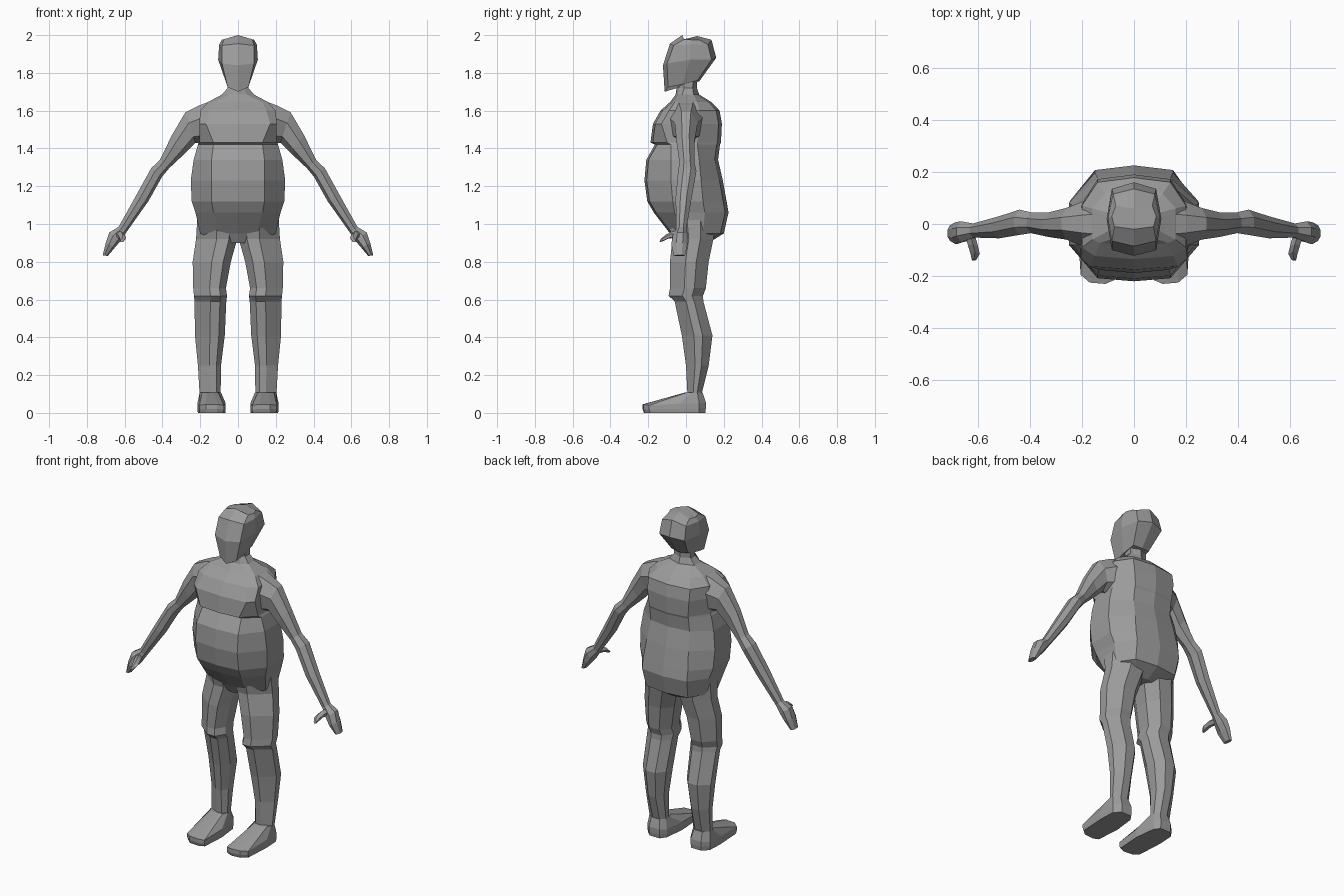
import bpy, bmesh
from mathutils import Vector

skin = bpy.data.materials.new("mid grey")
skin.diffuse_color = (0.33, 0.33, 0.33, 1)


def loft(name, rings, cap_start=True, cap_end=True, side=1):
    """Skin a stack of equal-length rings; side=-1 mirrors across x."""
    bm = bmesh.new()
    vs = [[bm.verts.new((p[0] * side, p[1], p[2])) for p in r] for r in rings]
    n = len(vs[0])
    for a, b in zip(vs, vs[1:]):
        for i in range(n):
            j = (i + 1) % n
            bm.faces.new((a[i], a[j], b[j], b[i]))
    if cap_start:
        bm.faces.new(vs[0][::-1])
    if cap_end:
        bm.faces.new(vs[-1])
    bmesh.ops.remove_doubles(bm, verts=bm.verts, dist=0.0005)
    bmesh.ops.recalc_face_normals(bm, faces=bm.faces)
    me = bpy.data.meshes.new(name)
    bm.to_mesh(me)
    bm.free()
    me.materials.append(skin)
    ob = bpy.data.objects.new(name, me)
    bpy.context.collection.objects.link(ob)
    return ob


def sym(half):
    """Complete a half ring running from front centre to back centre."""
    return half + [(-x, y, z) for x, y, z in half[-2:0:-1]]


# Torso: z, front y, front corner x, side x, side front y, side back y, back corner x, back y
TORSO = [
    (0.90, -0.06, 0.04, 0.10, -0.03, 0.06, 0.07, 0.12),
    (0.95, -0.085, 0.10, 0.20, -0.02, 0.09, 0.14, 0.20),
    (1.06, -0.17, 0.13, 0.225, -0.06, 0.10, 0.15, 0.225),
    (1.12, -0.205, 0.14, 0.245, -0.07, 0.09, 0.15, 0.215),
    (1.23, -0.22, 0.14, 0.25, -0.08, 0.08, 0.14, 0.195),
    (1.34, -0.21, 0.14, 0.235, -0.08, 0.07, 0.13, 0.17),
    (1.42, -0.165, 0.13, 0.212, -0.08, 0.06, 0.13, 0.18),
    (1.432, -0.188, 0.13, 0.205, -0.10, 0.06, 0.13, 0.185),
    (1.53, -0.175, 0.17, 0.205, -0.13, 0.07, 0.14, 0.19),
    (1.60, -0.135, 0.15, 0.20, -0.09, 0.07, 0.14, 0.178),
    (1.645, -0.085, 0.13, 0.16, -0.06, 0.06, 0.11, 0.135),
    (1.685, -0.055, 0.045, 0.085, -0.02, 0.04, 0.05, 0.07),
    (1.72, -0.05, 0.035, 0.055, -0.01, 0.035, 0.04, 0.058),
    (1.78, -0.05, 0.035, 0.055, -0.01, 0.04, 0.04, 0.06),
]
loft("torso_and_neck", [sym([(0, f, z), (fx, f + 0.012, z), (w, a, z), (w, c, z),
                             (bx, b - 0.018, z), (0, b, z)])
                        for z, f, fx, w, a, c, bx, b in TORSO])

# Head: tilted rings from jaw to crown
loft("head", [
    sym([(0, -0.113, 1.70), (0.055, -0.095, 1.725), (0.06, -0.02, 1.74), (0.055, 0.06, 1.76), (0, 0.07, 1.755)]),
    sym([(0, -0.122, 1.84), (0.085, -0.10, 1.85), (0.105, 0.02, 1.87), (0.085, 0.135, 1.87), (0, 0.16, 1.88)]),
    sym([(0, -0.085, 1.955), (0.085, -0.065, 1.945), (0.10, 0.02, 1.95), (0.08, 0.115, 1.95), (0, 0.135, 1.975)]),
    sym([(0, -0.02, 2.0), (0.075, -0.01, 1.978), (0.085, 0.03, 1.975), (0.07, 0.07, 1.975), (0, 0.06, 1.995)]),
])

# Leg: z, inner x, outer x, front y, back y
LEG = [
    (1.04, 0.01, 0.215, -0.10, 0.16),
    (0.92, 0.004, 0.222, -0.072, 0.145),
    (0.80, 0.038, 0.24, -0.085, 0.12),
    (0.66, 0.064, 0.237, -0.085, 0.105),
    (0.62, 0.058, 0.233, -0.092, 0.09),
    (0.59, 0.062, 0.23, -0.06, 0.092),
    (0.41, 0.07, 0.228, -0.022, 0.14),
    (0.25, 0.09, 0.212, 0.0, 0.12),
    (0.09, 0.092, 0.203, 0.008, 0.08),
]


def leg_ring(z, xi, xo, f, b):
    w, d = xo - xi, b - f
    return [(xi + w * u, f + d * v, z) for u, v in
            ((0, .3), (.2, 0), (.5, 0), (1, .4), (1, .68), (.65, 1), (.25, 1), (0, .7))]


# Foot outline: x, y, rim height, ankle x, ankle y
FOOT = [(0.075, -0.215, 0.04, 0.105, 0.0), (0.11, -0.23, 0.045, 0.125, -0.005),
        (0.17, -0.225, 0.045, 0.165, -0.005), (0.205, -0.195, 0.04, 0.19, 0.005),
        (0.215, -0.03, 0.05, 0.203, 0.03), (0.21, 0.07, 0.05, 0.203, 0.06),
        (0.175, 0.105, 0.055, 0.17, 0.088), (0.105, 0.105, 0.055, 0.115, 0.088),
        (0.08, 0.07, 0.05, 0.092, 0.06), (0.065, -0.06, 0.05, 0.09, 0.03)]

# Arm and hand: upper-edge x,z, lower-edge x,z, front y, back y
ARM = [
    (0.13, 1.655, 0.15, 1.45, -0.10, 0.10),
    (0.20, 1.63, 0.20, 1.425, -0.085, 0.085),
    (0.278, 1.592, 0.225, 1.43, -0.06, 0.062),
    (0.35, 1.47, 0.285, 1.37, -0.05, 0.045),
    (0.413, 1.34, 0.365, 1.295, -0.035, 0.045),
    (0.46, 1.295, 0.402, 1.25, -0.042, 0.055),
    (0.54, 1.15, 0.475, 1.12, -0.055, 0.03),
    (0.632, 0.985, 0.592, 0.955, -0.052, 0.002),
    (0.682, 0.955, 0.622, 0.91, -0.07, 0.01),
    (0.70, 0.90, 0.652, 0.875, -0.078, 0.008),
    (0.716, 0.835, 0.69, 0.83, -0.065, -0.005),
]


def arm_ring(xt, zt, xb, zb, f, b):
    def at(t, v):
        return (xt + (xb - xt) * t, f + (b - f) * v, zt + (zb - zt) * t)
    return [at(*p) for p in ((0, .3), (.35, 0), (.8, .08), (1, .5), (.8, .92), (.35, 1), (0, .7))]


# Thumb: centre, half size
THUMB = [((0.63, -0.045, 0.945), 0.02), ((0.618, -0.085, 0.94), 0.019),
         ((0.61, -0.115, 0.925), 0.018), ((0.614, -0.137, 0.912), 0.009)]


def thumb_ring(c, r):
    c = Vector(c)
    return [tuple(c + Vector(o) * r) for o in
            ((-1, 0, 0), (-.3, -.4, -.9), (.8, -.3, -.7), (1, .1, .3), (0, .4, 1))]


for tag, s in (("left", 1), ("right", -1)):
    loft(tag + "_leg", [leg_ring(*r) for r in LEG], False, False, s)
    loft(tag + "_foot", [[(x * .97 + .004, y * .97, 0) for x, y, h, ax, ay in FOOT],
                         [(x, y, h * .45) for x, y, h, ax, ay in FOOT],
                         [(x, y, h) for x, y, h, ax, ay in FOOT],
                         [(ax, ay, 0.108) for x, y, h, ax, ay in FOOT]], side=s)
    loft(tag + "_arm", [arm_ring(*r) for r in ARM], False, True, s)
    loft(tag + "_thumb", [thumb_ring(*r) for r in THUMB], False, True, s)
